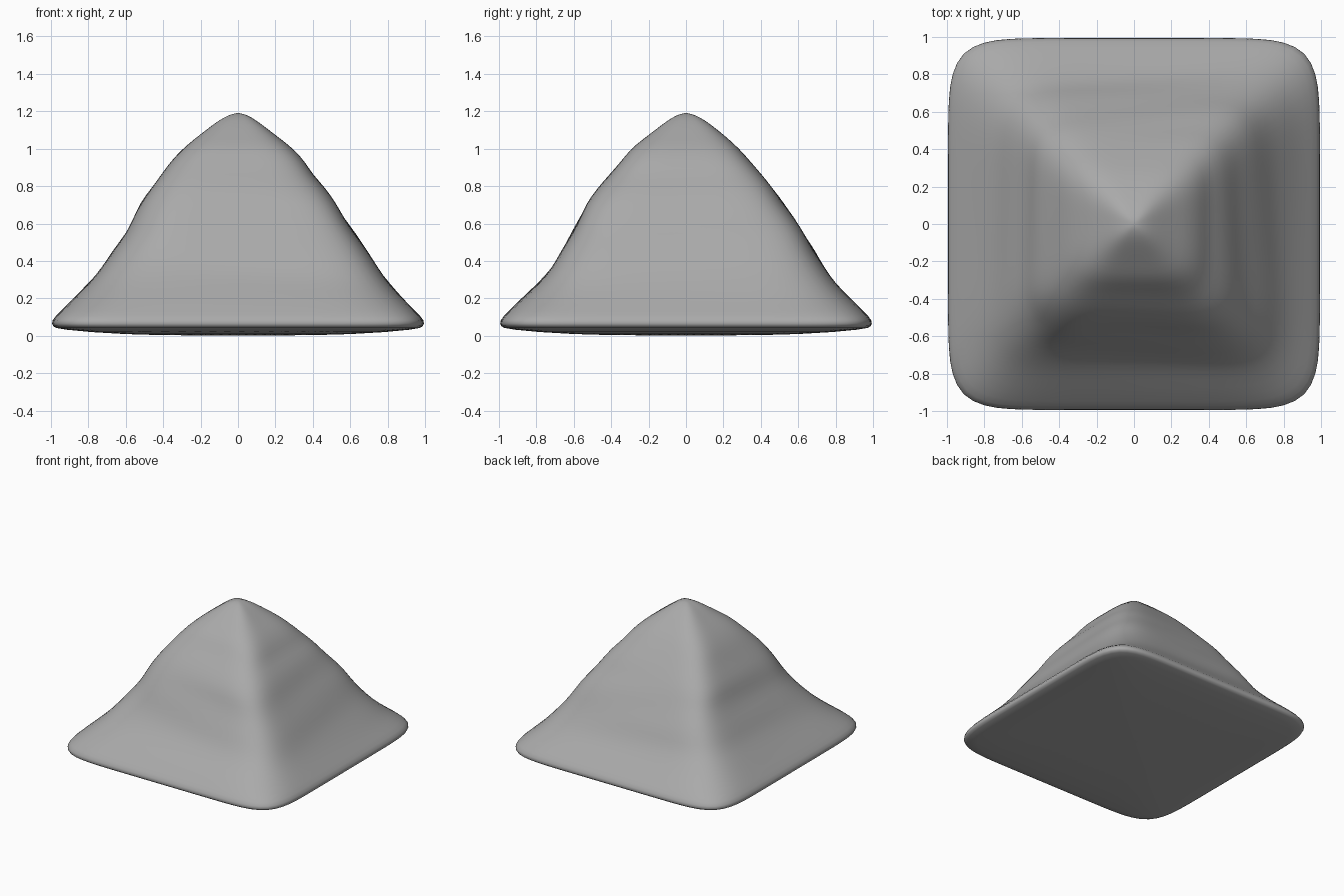
import bpy, bmesh, math

old = bpy.data.objects.get("Cube")
if old:
    bpy.data.objects.remove(old, do_unlink=True)

# One matte grey for the whole mound
mat = bpy.data.materials.new("stone grey")
mat.use_nodes = True
grey = (0.4, 0.4, 0.4, 1)
mat.diffuse_color = grey
mat.node_tree.nodes["Principled BSDF"].inputs["Base Color"].default_value = grey

# Slope outline per level: height, reach to left, right, back, front
LEVELS = [
    (0.005, .62, .62, .62, .62),
    (0.035, .97, .97, .97, .97),
    (0.05, .99, .99, .99, .99),
    (0.08, 1.0, 1.0, 1.0, 1.0),
    (0.13, .95, .95, .95, .95),
    (0.20, .88, .88, .88, .88),
    (0.28, .81, .80, .80, .79),
    (0.36, .75, .73, .74, .72),
    (0.45, .69, .67, .69, .665),
    (0.55, .625, .60, .63, .61),
    (0.63, .57, .555, .575, .57),
    (0.71, .52, .52, .52, .53),
    (0.79, .465, .465, .465, .47),
    (0.86, .40, .41, .405, .41),
    (0.93, .36, .36, .345, .35),
    (1.00, .295, .295, .285, .295),
    (1.05, .23, .235, .23, .23),
    (1.10, .165, .17, .17, .165),
    (1.15, .10, .105, .105, .10),
    (1.18, .05, .05, .05, .05),
]
SIDES = 64


def bump(v, centre, width):
    return math.exp(-((v - centre) / width) ** 2)


def ripple(x, y, z):
    """Weathered ledges, strongest on the left and front slopes."""
    fade = bump(z, 0.6, 0.35)
    wave = 0.010 * math.sin(24 * z + 4 * x - 3 * y) * fade
    notch = 0.04 * bump(x, -0.53, 0.12) * bump(y, -0.53, 0.12)
    return 1 + wave - notch


bm = bmesh.new()
rings = []
for z, left, right, back, front in LEVELS:
    # corners are tight at the foot and soften toward the peak
    power = 9 if z < 0.15 else 7 - 4 * max(0, z - 0.6) / 0.6
    ring = []
    for i in range(SIDES):
        a = math.tau * i / SIDES
        c, s = math.cos(a), math.sin(a)
        r = (abs(c) ** power + abs(s) ** power) ** (-1 / power)
        x = c * r * (left if c > 0 else right)
        y = s * r * (back if s > 0 else front)
        k = ripple(x, y, z) if z > 0.2 else 1
        ring.append(bm.verts.new((x * k, y * k, z)))
    rings.append(ring)

# Slopes, underside and peak
for low, high in zip(rings, rings[1:]):
    for i in range(SIDES):
        j = (i + 1) % SIDES
        bm.faces.new((low[i], low[j], high[j], high[i]))
base = bm.verts.new((0, 0, 0))
peak = bm.verts.new((0, 0, 1.193))
for i in range(SIDES):
    j = (i + 1) % SIDES
    bm.faces.new((base, rings[0][j], rings[0][i]))
    bm.faces.new((peak, rings[-1][i], rings[-1][j]))
bmesh.ops.recalc_face_normals(bm, faces=bm.faces)

mesh = bpy.data.meshes.new("mound")
bm.to_mesh(mesh)
bm.free()
mesh.materials.append(mat)
mound = bpy.data.objects.new("mound", mesh)
bpy.context.collection.objects.link(mound)
for p in mesh.polygons:
    p.use_smooth = True
sub = mound.modifiers.new("smooth slopes", "SUBSURF")
sub.levels = sub.render_levels = 1
